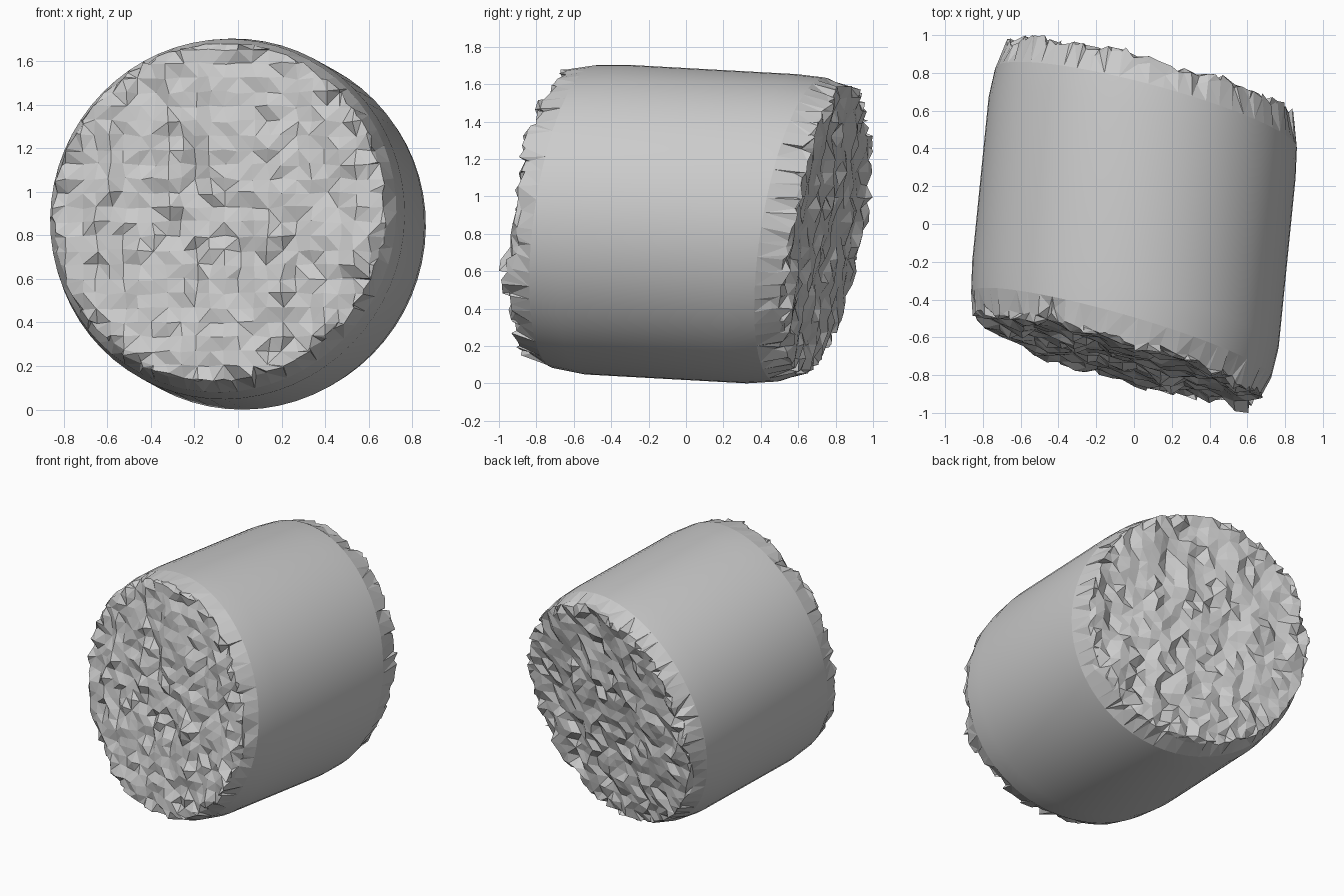
import bpy, bmesh, math, random
from mathutils import Vector, noise

random.seed(4)
cube = bpy.data.objects.get("Cube")
if cube:
    bpy.data.objects.remove(cube, do_unlink=True)

SEGMENTS = 64
CELL = 0.066
AXIS_X, AXIS_Z, MID_Z = 0.1, -0.055, 0.855

grey = bpy.data.materials.new("plain grey")
grey.use_nodes = True
colour = (0.6, 0.6, 0.6, 1)
grey.diffuse_color = colour
grey.node_tree.nodes["Principled BSDF"].inputs["Base Color"].default_value = colour


def front_plane(x, z):
    return -0.738 - 0.285 * x + 0.14 * (z - 0.88)


def back_plane(x, z):
    return 0.772 - 0.265 * x + 0.165 * (z - 0.84)


def ring(bm, plane, inset, radius, dx=0, dz=0):
    """Slanted ring of the tilted cylinder, parallel to one broken end."""
    verts = []
    for i in range(SEGMENTS):
        a = math.tau * i / SEGMENTS
        x, z, y = dx + radius * math.cos(a), MID_Z + dz + radius * math.sin(a), 0
        for _ in range(4):
            px, pz = x + AXIS_X * y, z + AXIS_Z * y
            y = plane(px, pz) + inset
        verts.append(bm.verts.new((px, y, pz)))
    return verts


bm = bmesh.new()

# Round side with softened shoulders towards both ends
steps = [(front_plane, 0, 0.782, -0.012, 0.015), (front_plane, 0.13, 0.817, -0.006, 0.006),
         (front_plane, 0.3, 0.834), (back_plane, -0.3, 0.834),
         (back_plane, -0.14, 0.82, 0.005, 0.004), (back_plane, 0, 0.78, 0.01, 0.01)]
rings = [ring(bm, *s) for s in steps]
for n, (a, b) in enumerate(zip(rings, rings[1:])):
    for i in range(SEGMENTS):
        j = (i + 1) % SEGMENTS
        f = bm.faces.new((a[i], a[j], b[j], b[i]))
        f.smooth = n in (1, 2, 3)

# Broken ends: flat caps cut into a square grid
tag = bm.faces.layers.int.new("end")
bm.faces.new(rings[0])[tag] = 1
bm.faces.new(rings[-1])[tag] = 2
for axis, middle in ((Vector((1, 0, 0)), 0), (Vector((0, 0, 1)), MID_Z)):
    for k in range(-13, 14):
        caps = [f for f in bm.faces if f[tag]]
        geom = set(caps)
        for f in caps:
            geom.update(f.edges)
            geom.update(f.verts)
        bmesh.ops.bisect_plane(bm, geom=list(geom), dist=0.0001,
                               plane_co=axis * (middle + k * CELL + 0.01), plane_no=axis)

# Splintered relief: drifting upright ridges plus a random jag at each point
for end, out in ((1, -1), (2, 1)):
    points = {v for f in bm.faces if f[tag] == end for v in f.verts}
    for v in sorted(points, key=lambda p: (p.co.x, p.co.z)):
        rim = any(f[tag] == 0 for f in v.link_faces)
        ridge = noise.noise(Vector((v.co.x * 8, end * 5, v.co.z * 1.8)))
        jag = random.uniform(-0.022, 0.022) + random.random() ** 9 * 0.03
        if rim:
            jag -= random.random() ** 3 * 0.05
        v.co.y += out * (0.04 * ridge + jag)
        v.co.x += random.uniform(-0.012, 0.012)
        v.co.z += random.uniform(-0.008, 0.008)

bmesh.ops.remove_doubles(bm, verts=bm.verts[:], dist=0.012)
bmesh.ops.triangulate(bm, faces=[f for f in bm.faces if f[tag] or len(f.verts) > 4])
bmesh.ops.recalc_face_normals(bm, faces=bm.faces[:])

# Stand it on the ground, centred
lows = [min(v.co[k] for v in bm.verts) for k in range(3)]
highs = [max(v.co[k] for v in bm.verts) for k in range(3)]
shift = Vector(((lows[0] + highs[0]) / 2, (lows[1] + highs[1]) / 2, lows[2]))
bmesh.ops.translate(bm, verts=bm.verts[:], vec=-shift)

mesh = bpy.data.meshes.new("broken_column_piece")
bm.to_mesh(mesh)
bm.free()
mesh.materials.append(grey)
piece = bpy.data.objects.new("broken_column_piece", mesh)
bpy.context.collection.objects.link(piece)
